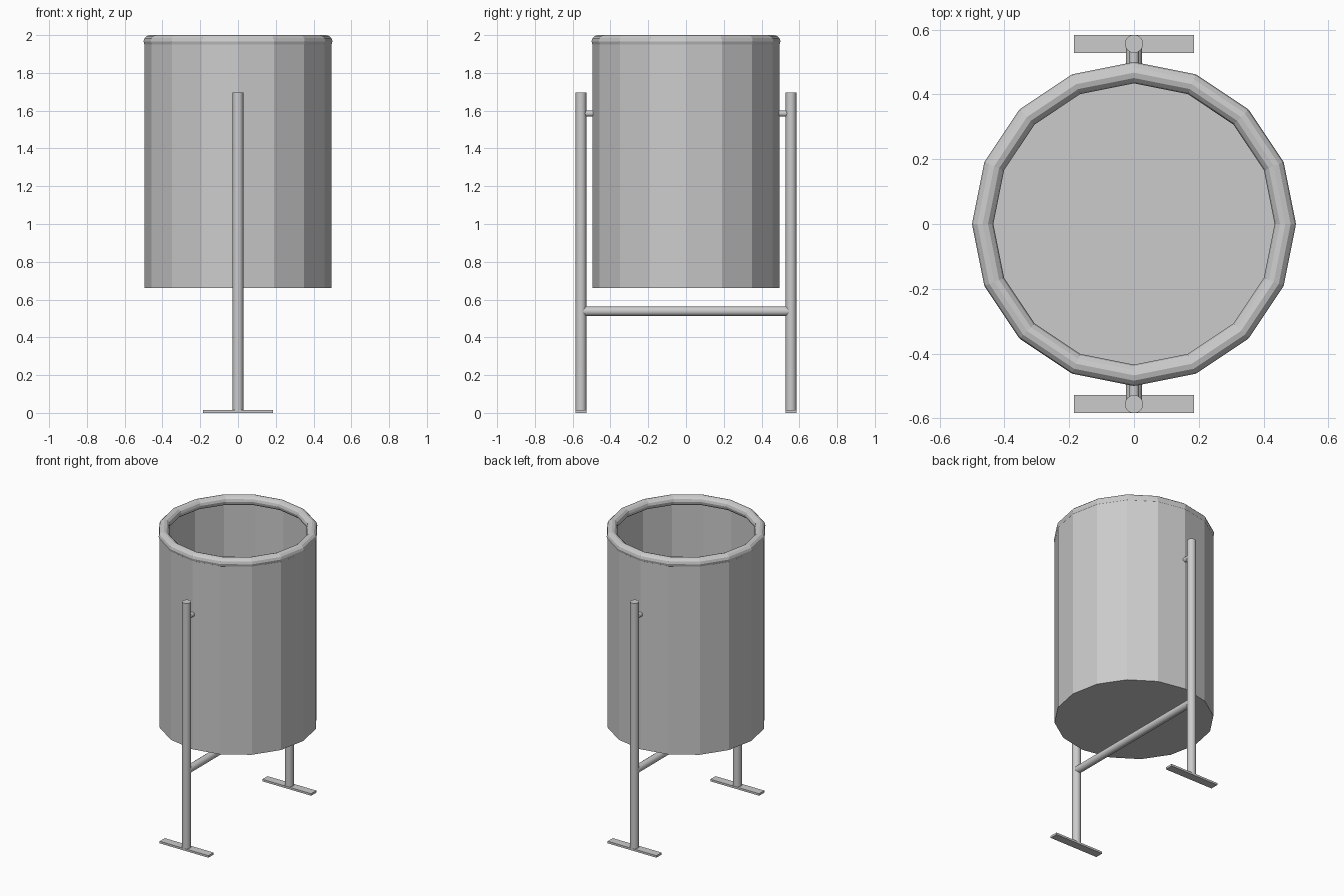
import bpy, bmesh, math
from mathutils import Vector

if "Cube" in bpy.data.objects:
    bpy.data.objects.remove(bpy.data.objects["Cube"])

metal = bpy.data.materials.new("grey metal")
metal.diffuse_color = (0.6, 0.6, 0.6, 1)
metal.use_nodes = True
metal.node_tree.nodes["Principled BSDF"].inputs["Base Color"].default_value = metal.diffuse_color


def finish(name, bm, smooth=False):
    bmesh.ops.recalc_face_normals(bm, faces=bm.faces[:])
    for f in bm.faces:
        f.smooth = smooth and len(f.verts) == 4
    for e in bm.edges:
        if len(e.link_faces) == 2 and e.calc_face_angle() > math.radians(35):
            e.smooth = False
    me = bpy.data.meshes.new(name)
    bm.to_mesh(me)
    bm.free()
    me.materials.append(metal)
    ob = bpy.data.objects.new(name, me)
    bpy.context.collection.objects.link(ob)
    return ob


def rod(name, a, b, r, sides=16):
    a, b = Vector(a), Vector(b)
    bm = bmesh.new()
    bmesh.ops.create_cone(bm, cap_ends=True, segments=sides, radius1=r, radius2=r,
                          depth=(b - a).length)
    ob = finish(name, bm, True)
    ob.location = (a + b) / 2
    ob.rotation_euler = (b - a).to_track_quat('Z', 'Y').to_euler()
    return ob


# bin body: open sixteen-sided shell with a closed bottom
N, R = 16, 0.495
bm = bmesh.new()
rings = [[bm.verts.new((R * math.cos(2 * math.pi * i / N),
                        R * math.sin(2 * math.pi * i / N), z)) for i in range(N)]
         for z in (0.66, 1.967)]
bm.faces.new(rings[0][::-1])
for i in range(N):
    j = (i + 1) % N
    bm.faces.new((rings[0][i], rings[0][j], rings[1][j], rings[1][i]))
finish("bin_body", bm)

# rolled rim: round tube swept around the sixteen sides
M, TR = 12, 0.033
bm = bmesh.new()
loops = []
for i in range(N):
    a = 2 * math.pi * i / N
    loop = []
    for k in range(M):
        t = 2 * math.pi * k / M
        r = 0.467 + TR * math.cos(t)
        loop.append(bm.verts.new((r * math.cos(a), r * math.sin(a),
                                  1.967 + TR * math.sin(t))))
    loops.append(loop)
for i in range(N):
    p, q = loops[i], loops[(i + 1) % N]
    for k in range(M):
        n = (k + 1) % M
        bm.faces.new((p[k], q[k], q[n], p[n]))
finish("rim", bm)

# posts, pivot pins and feet on both sides
for side, s in (("front", -1), ("back", 1)):
    y = 0.556 * s
    rod(side + "_post", (0, y, 0.012), (0, y, 1.695), 0.028)
    rod(side + "_pivot_pin", (0, 0.48 * s, 1.585), (0, y, 1.585), 0.016)
    bm = bmesh.new()
    bmesh.ops.create_cube(bm, size=1)
    for v in bm.verts:
        v.co = (v.co.x * 0.37, v.co.y * 0.056 + y, v.co.z * 0.014 + 0.007)
    finish(side + "_foot", bm)

# crossbar under the bin
rod("crossbar", (0, -0.555, 0.538), (0, 0.555, 0.538), 0.025)
